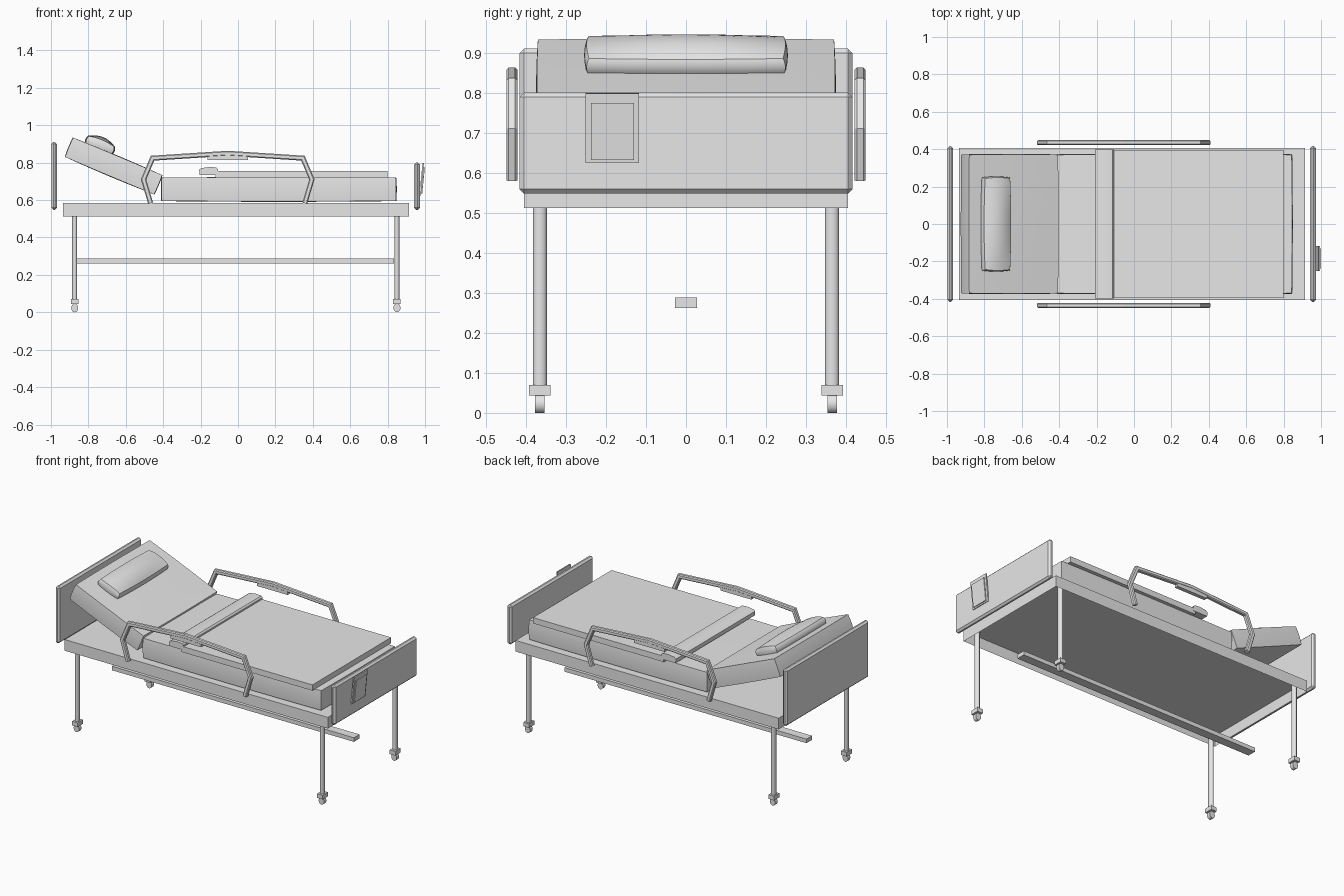
import bpy, bmesh, math
from mathutils import Vector, Matrix

if "Cube" in bpy.data.objects:
    bpy.data.objects.remove(bpy.data.objects["Cube"])

grey = bpy.data.materials.new("light_grey")
grey.diffuse_color = (0.8, 0.8, 0.8, 1)
grey.use_nodes = True
grey.node_tree.nodes["Principled BSDF"].inputs["Base Color"].default_value = grey.diffuse_color


def finish(name, bm, smooth=False):
    bmesh.ops.recalc_face_normals(bm, faces=bm.faces)
    me = bpy.data.meshes.new(name)
    bm.to_mesh(me)
    bm.free()
    me.materials.append(grey)
    ob = bpy.data.objects.new(name, me)
    bpy.context.collection.objects.link(ob)
    if smooth:
        bpy.ops.object.select_all(action='DESELECT')
        ob.select_set(True)
        bpy.context.view_layer.objects.active = ob
        bpy.ops.object.shade_smooth_by_angle(angle=math.radians(35))
    return ob


def box(name, x, y, z, bevel=0.0, tilt=0.0):
    """Box from (min, max) ranges, tilted about y through its centre."""
    bm = bmesh.new()
    bmesh.ops.create_cube(bm, size=1)
    size = [r[1] - r[0] for r in (x, y, z)]
    mid = [(r[1] + r[0]) / 2 for r in (x, y, z)]
    bm.transform(Matrix.Diagonal((*size, 1)))
    if bevel:
        bmesh.ops.bevel(bm, geom=bm.edges[:], offset=bevel, segments=1,
                        affect='EDGES')
    bm.transform(Matrix.Translation(mid) @ Matrix.Rotation(tilt, 4, 'Y'))
    return finish(name, bm)


def cylinder(name, centre, rx, ry, length, axis='Z', sides=16):
    bm = bmesh.new()
    bmesh.ops.create_cone(bm, cap_ends=True, segments=sides, radius1=1,
                          radius2=1, depth=length)
    bm.transform(Matrix.Diagonal((rx, ry, 1, 1)))
    if axis == 'Y':
        bm.transform(Matrix.Rotation(math.pi / 2, 4, 'X'))
    bm.transform(Matrix.Translation(centre))
    return finish(name, bm, True)


def cushion(name, size, centre, tilt=0.0, side=0.0, top=0.0, cuts=7):
    """Subdivided box whose sides and top swell outwards."""
    bm = bmesh.new()
    bmesh.ops.create_cube(bm, size=2)
    bmesh.ops.subdivide_edges(bm, edges=bm.edges[:], cuts=cuts,
                              use_grid_fill=True)
    hx, hy, hz = (s / 2 for s in size)
    for v in bm.verts:
        x, y, z = v.co
        ex, ey, ez = 1 - x * x, 1 - y * y, 1 - z * z
        v.co = (x * (hx + side * (ez + ey) / 2),
                y * (hy + side * (ez + ex) / 2),
                z * (hz + top * ex * (0.35 + 0.65 * ey)))
    bm.transform(Matrix.Translation(centre) @ Matrix.Rotation(tilt, 4, 'Y'))
    return finish(name, bm, True)


def sweep(name, path, section, y0):
    """Sweep a closed section along an xz path with mitred corners."""
    bm = bmesh.new()
    pts = [Vector(p) for p in path]
    rings = []
    for i, p in enumerate(pts):
        a = (p - pts[max(i - 1, 0)]).normalized()
        b = (pts[min(i + 1, len(pts) - 1)] - p).normalized()
        t = (a + b).normalized()
        n = Vector((-t.y, t.x))
        edge = b if b.length else a
        n /= max(0.5, abs(n.dot(Vector((-edge.y, edge.x)))))
        rings.append([bm.verts.new((p.x + n.x * s, y0 + w, p.y + n.y * s))
                      for s, w in section])
    k = len(section)
    for r, q in zip(rings, rings[1:]):
        for j in range(k):
            bm.faces.new((r[j], r[(j + 1) % k], q[(j + 1) % k], q[j]))
    bm.faces.new(rings[0])
    bm.faces.new(rings[-1])
    return finish(name, bm)


# Bed deck: a shallow tray that is open underneath
deck = box("deck", (-0.935, 0.915), (-0.405, 0.405), (0.512, 0.583))
bm = bmesh.new()
bm.from_mesh(deck.data)
under = [f for f in bm.faces if f.normal.z < -0.9]
bmesh.ops.inset_region(bm, faces=under, thickness=0.004)
bmesh.ops.translate(bm, verts=under[0].verts[:], vec=(0, 0, 0.066))
bm.to_mesh(deck.data)
bm.free()

# Legs with casters, and the central stretcher
for ex, x in (("head", -0.873), ("foot", 0.85)):
    for ey, y in (("front", -0.365), ("back", 0.365)):
        tag = f"{ex}_{ey}"
        cylinder("leg_" + tag, (x, y, 0.32), 0.0135, 0.0175, 0.51)
        box("caster_bracket_" + tag, (x - 0.02, x + 0.02),
            (y - 0.027, y + 0.027), (0.044, 0.07))
        cylinder("caster_wheel_" + tag, (x, y, 0.023), 0.019, 0.023, 0.024, 'Y')
box("stretcher", (-0.867, 0.835), (-0.028, 0.028), (0.262, 0.288))

# End boards
box("headboard", (-0.998, -0.967), (-0.416, 0.416), (0.548, 0.91), 0.011)
box("footboard", (0.94, 0.972), (-0.416, 0.416), (0.548, 0.80), 0.011)

# Chart holder leaning off the footboard
box("chart_board", (0.978, 0.986), (-0.251, -0.117), (0.625, 0.799), 0, 0.10)
box("chart_paper", (0.986, 0.992), (-0.238, -0.13), (0.632, 0.775), 0, 0.10)

# Mattress: flat part and raised back rest
BACK = math.radians(22.8)
cushion("mattress", (1.25, 0.74, 0.125), (0.218, 0, 0.657), 0, 0.006, 0.004)
cushion("back_rest", (0.515, 0.74, 0.112), (-0.665, 0, 0.782), BACK, 0.005, 0.004)

# Pillow
cushion("pillow", (0.145, 0.485, 0.045), (-0.738, 0, 0.893), BACK, 0.012, 0.024, 9)

# Blanket with a turned-down fold
box("blanket", (-0.12, 0.80), (-0.395, 0.395), (0.718, 0.755))
fold = [(-0.205, 0.735), (-0.208, 0.762), (-0.195, 0.771), (-0.15, 0.777),
        (-0.115, 0.774), (-0.106, 0.765), (-0.106, 0.735)]
bm = bmesh.new()
face = bm.faces.new([bm.verts.new((x, -0.398, z)) for x, z in fold])
ext = bmesh.ops.extrude_face_region(bm, geom=[face])
bmesh.ops.translate(bm, vec=(0, 0.796, 0),
                    verts=[g for g in ext["geom"] if isinstance(g, bmesh.types.BMVert)])
finish("blanket_fold", bm, True)

# Side rails with a grip plate under the middle
half = [(0.412, 0.583), (0.45, 0.71), (0.402, 0.824), (0, 0.85)]
MID = -0.055
path = [(MID - x, z) for x, z in half] + [(MID + x, z) for x, z in half[-2::-1]]
a, c = 0.0135, 0.008
section = [(a, -c), (a, c), (c, a), (-c, a), (-a, c), (-a, -c), (-c, -a), (c, -a)]
for tag, y in (("front", -0.435), ("back", 0.435)):
    sweep("side_rail_" + tag, path, section, y)
    box("rail_grip_" + tag, (MID - 0.108, MID + 0.108),
        (y - 0.012, y + 0.012), (0.814, 0.842))
